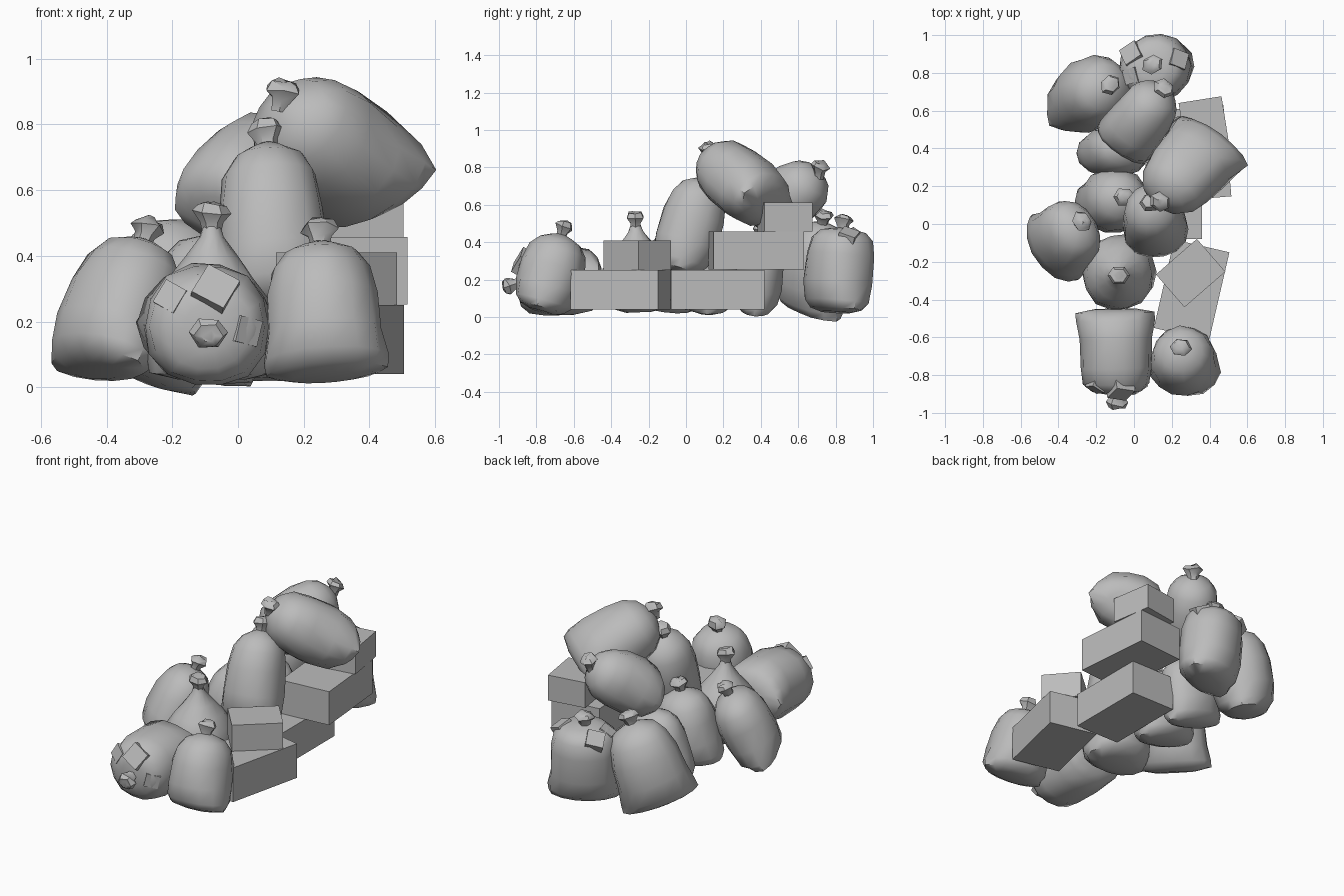
import bpy, bmesh, random
from math import cos, sin, pi, radians
from mathutils import Vector, Matrix

random.seed(4)
old = bpy.data.objects.get("Cube")
if old:
    bpy.data.objects.remove(old, do_unlink=True)

grey = bpy.data.materials.new("plain_grey")
grey.use_nodes = True
grey.diffuse_color = (0.5, 0.5, 0.5, 1)
grey.node_tree.nodes["Principled BSDF"].inputs["Base Color"].default_value = (0.5, 0.5, 0.5, 1)

SIDES = 14
# Body profiles: height along the bag, half width along the seam, half width across it
PILLOW = [(0, .6, .35), (.04, .96, .64), (.13, 1.02, .88)]
ROUND = PILLOW + [(.33, 1, 1), (.6, .95, .98), (.8, .86, .87), (.92, .64, .64), (.97, .36, .36), (1, .16, .16)]
CONE = PILLOW + [(.33, 1, 1), (.52, .92, .92), (.66, .7, .7), (.8, .43, .43), (.93, .2, .2), (1, .14, .14)]
BLUNT = PILLOW + [(.35, 1, 1), (.68, .99, 1), (.87, .92, .92), (.96, .7, .7), (.985, .4, .4), (1, .14, .14)]
# Flared tie above the neck: offset, radius
KNOT = [(.015, .036), (.045, .06), (.065, .045), (.072, .02)]


def finish(name, bm, smooth):
    bmesh.ops.recalc_face_normals(bm, faces=bm.faces[:])
    mesh = bpy.data.meshes.new(name)
    bm.to_mesh(mesh)
    bm.free()
    mesh.materials.append(grey)
    obj = bpy.data.objects.new(name, mesh)
    bpy.context.collection.objects.link(obj)
    if smooth:
        bpy.ops.object.select_all(action='DESELECT')
        obj.select_set(True)
        bpy.context.view_layer.objects.active = obj
        bpy.ops.object.shade_smooth_by_angle(angle=radians(45))
    return obj


def loft(bm, rings):
    """Skin closed rings of equal count and cap both ends."""
    rows = [[bm.verts.new(p) for p in ring] for ring in rings]
    for low, high in zip(rows, rows[1:]):
        for i in range(len(low)):
            j = (i + 1) % len(low)
            bm.faces.new((low[i], low[j], high[j], high[i]))
    bm.faces.new(rows[0][::-1])
    bm.faces.new(rows[-1])


def frame(base, neck, seam):
    """Matrix with z along the bag and x along its bottom seam."""
    z = (neck - base).normalized()
    x = Vector(seam)
    x = (x - z * x.dot(z)).normalized()
    return Matrix.Translation(base) @ Matrix((x, z.cross(x), z)).transposed().to_4x4()


def bag(name, base, neck, rx, ry, seam=(1, 0, 0), profile=ROUND, ear=.13, knot_axis=None, scraps=()):
    base, neck = Vector(base), Vector(neck)
    length = (neck - base).length
    mat = frame(base, neck, seam)
    bm = bmesh.new()
    rings = []
    for t, kx, ky in profile:
        ring = []
        for i in range(SIDES):
            a = 2 * pi * i / SIDES
            # Sealed ends of the seam stick out as ears low on the bag
            pinch = ear * abs(cos(a)) ** 12 * max(0, 1 - t / .25) if t else 0
            square = (abs(cos(a)) ** 2.3 + abs(sin(a)) ** 2.3) ** (-1 / 2.3) if t < .7 else 1
            k = (1 + random.uniform(-.03, .03)) * square + 1.4 * pinch
            ring.append(mat @ Vector((rx * kx * k * cos(a), ry * ky * k * sin(a), t * length)))
        rings.append(ring)
    loft(bm, rings)

    # Tied mouth
    axis = Vector(knot_axis) if knot_axis else mat.to_3x3() @ Vector((0, 0, 1))
    tie = frame(neck, neck + axis, seam)
    rings = [[tie @ Vector((.028 * cos(i * pi / 3), .028 * sin(i * pi / 3), -.02)) for i in range(6)]]
    for h, r in KNOT:
        rings.append([tie @ Vector((r * cos(i * pi / 3), r * .85 * sin(i * pi / 3),
                                    h + random.uniform(-.01, .01))) for i in range(6)])
    loft(bm, rings)

    # Scraps poking through the shoulder
    for angle, reach, size in scraps:
        a = radians(angle)
        spot = Vector((rx * reach * cos(a), ry * reach * sin(a), length * (.99 - .2 * reach)))
        turn = Vector((cos(a) * .6, sin(a) * .6, 1)).to_track_quat('Z', 'Y').to_matrix().to_4x4()
        bmesh.ops.create_cube(bm, size=size, matrix=mat @ Matrix.Translation(spot) @ turn
                              @ Matrix.Rotation(a * 2, 4, 'Z'))
    return finish(name, bm, True)


def box(name, centre, size, angle):
    bm = bmesh.new()
    bmesh.ops.create_cube(bm, size=1, matrix=Matrix.Translation(centre)
                          @ Matrix.Rotation(radians(angle), 4, 'Z') @ Matrix.Diagonal((*size, 1)))
    return finish(name, bm, False)


# Stacked boxes along one side
box("front_low_box", (.305, -.35, .145), (.30, .48, .21), -13)
box("front_top_box", (.30, -.26, .33), (.287, .23, .16), 41)
box("middle_low_box", (.21, .17, .145), (.30, .50, .21), 0)
box("back_middle_box", (.34, .375, .355), (.31, .485, .205), 5)
box("back_top_box", (.37, .53, .535), (.23, .26, .155), 9)

# Bags in the front half
bag("lying_front_bag", (-.1, -.45, .2), (-.09, -.905, .18), .19, .185, profile=BLUNT,
    knot_axis=(0, -1, -.35), scraps=((80, .55, .11), (140, .7, .08), (-5, .55, .08)))
bag("right_front_bag", (.27, -.775, .03), (.25, -.665, .44), .175, .175, (1, -.15, 0), ear=.1)
bag("left_bag", (-.43, -.14, .05), (-.29, 0, .445), .195, .155, (-.23, .34, 0), ear=.1)
bag("centre_front_bag", (-.08, -.25, .025), (-.08, -.27, .49), .185, .2, profile=CONE, ear=.05)
bag("centre_bag", (-.14, .11, .03), (-.06, .14, .46), .175, .165, ear=.05)
bag("tall_bag", (.12, -.05, .24), (.09, .1, .74), .165, .17, ear=0)

# Bags in the back half
bag("large_top_bag", (.42, .45, .595), (.13, .12, .86), .205, .18, (.28, -.18, .08), ear=.18,
    knot_axis=(.15, -.05, 1))
bag("back_top_bag", (-.07, .41, .53), (.15, .71, .76), .16, .165, (1, -.7, 0), ear=.05,
    knot_axis=(.2, .2, 1))
bag("upright_back_bag", (.125, .8, .025), (.1, .84, .475), .19, .175, (1, .55, 0), BLUNT,
    scraps=((120, .65, .1), (175, .6, .08), (-15, .65, .09)))
bag("left_back_bag", (-.3, .66, .03), (-.14, .73, .5), .2, .185, (.2, .17, 0))
bag("low_back_bag", (-.14, .37, .03), (-.04, .4, .43), .175, .135, ear=.05)
